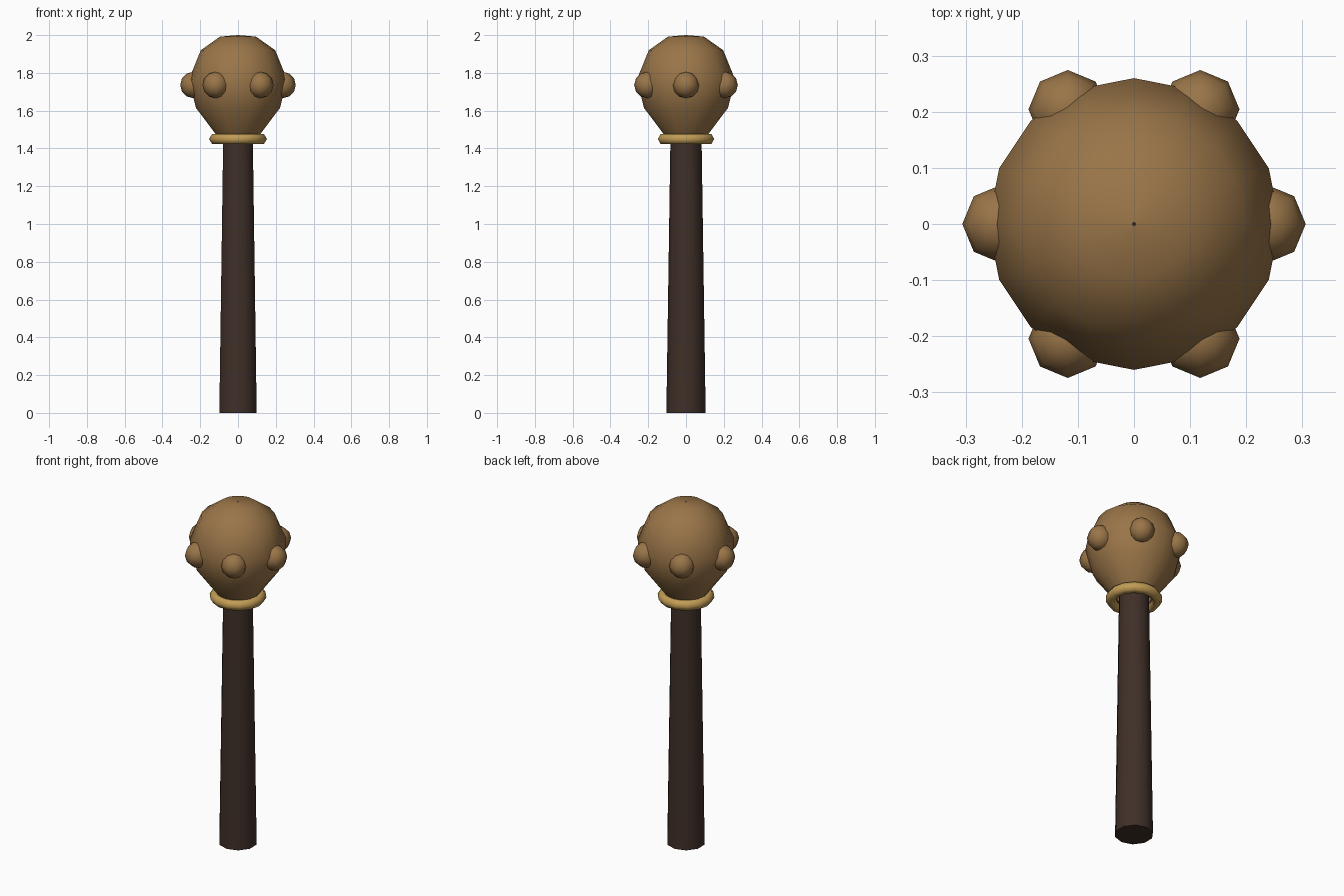
import bpy, bmesh, math
from mathutils import Matrix

cube = bpy.data.objects.get("Cube")
if cube:
    bpy.data.objects.remove(cube, do_unlink=True)


def material(name, color):
    mat = bpy.data.materials.new(name)
    mat.use_nodes = True
    mat.diffuse_color = (*color, 1)
    mat.node_tree.nodes["Principled BSDF"].inputs["Base Color"].default_value = (*color, 1)
    return mat


BROWN = material("light_brown_wood", (0.32, 0.178, 0.065))
DARK = material("dark_brown_wood", (0.05, 0.029, 0.021))
GOLD = material("gold", (0.53, 0.33, 0.09))


def finish(name, bm, mat, smooth=True):
    bmesh.ops.recalc_face_normals(bm, faces=bm.faces)
    for f in bm.faces:
        f.smooth = smooth
    mesh = bpy.data.meshes.new(name)
    bm.to_mesh(mesh)
    bm.free()
    mesh.materials.append(mat)
    obj = bpy.data.objects.new(name, mesh)
    bpy.context.collection.objects.link(obj)
    return obj


def lathe(name, profile, sides, mat, start=0.0, closed=False):
    """Turn (radius, height) points around the z axis."""
    bm = bmesh.new()
    rings = []
    for r, z in profile:
        angles = [start + math.tau * i / sides for i in range(sides)]
        rings.append([bm.verts.new((r * math.cos(a), r * math.sin(a), z)) for a in angles])
    pairs = list(zip(rings, rings[1:]))
    if closed:
        pairs.append((rings[-1], rings[0]))
    for a, b in pairs:
        for i in range(sides):
            j = (i + 1) % sides
            bm.faces.new((a[i], a[j], b[j], b[i]))
    return finish(name, bm, mat)


# Tapered shaft with flat, sharp ends
bm = bmesh.new()
bmesh.ops.create_cone(bm, cap_ends=True, segments=10, radius1=0.104, radius2=0.082,
                      depth=1.48, matrix=Matrix.Translation((0, 0, 0.74)))
shaft = finish("shaft", bm, DARK)
bpy.context.view_layer.objects.active = shaft
shaft.select_set(True)
bpy.ops.object.shade_smooth_by_angle(angle=math.radians(40))
shaft.select_set(False)

# Rounded head, narrowing into the collar
lathe("head", [(0.09, 1.44), (0.118, 1.476), (0.222, 1.614), (0.26, 1.765),
               (0.197, 1.92), (0.095, 1.992), (0.003, 2.0)], 16, BROWN)

# Six-sided ring collar
section = [(0.123 + 0.03 * math.cos(math.tau * k / 6),
            1.45 + 0.03 * math.sin(math.tau * k / 6)) for k in range(6)]
lathe("collar", section, 14, GOLD, closed=True)

# Ring of round studs
for k in range(6):
    a = math.tau * k / 6
    bm = bmesh.new()
    bmesh.ops.create_uvsphere(bm, u_segments=8, v_segments=6, radius=0.07)
    bmesh.ops.translate(bm, verts=bm.verts,
                        vec=(0.236 * math.cos(a), 0.236 * math.sin(a), 1.736))
    finish(f"stud_{k + 1}", bm, BROWN)
